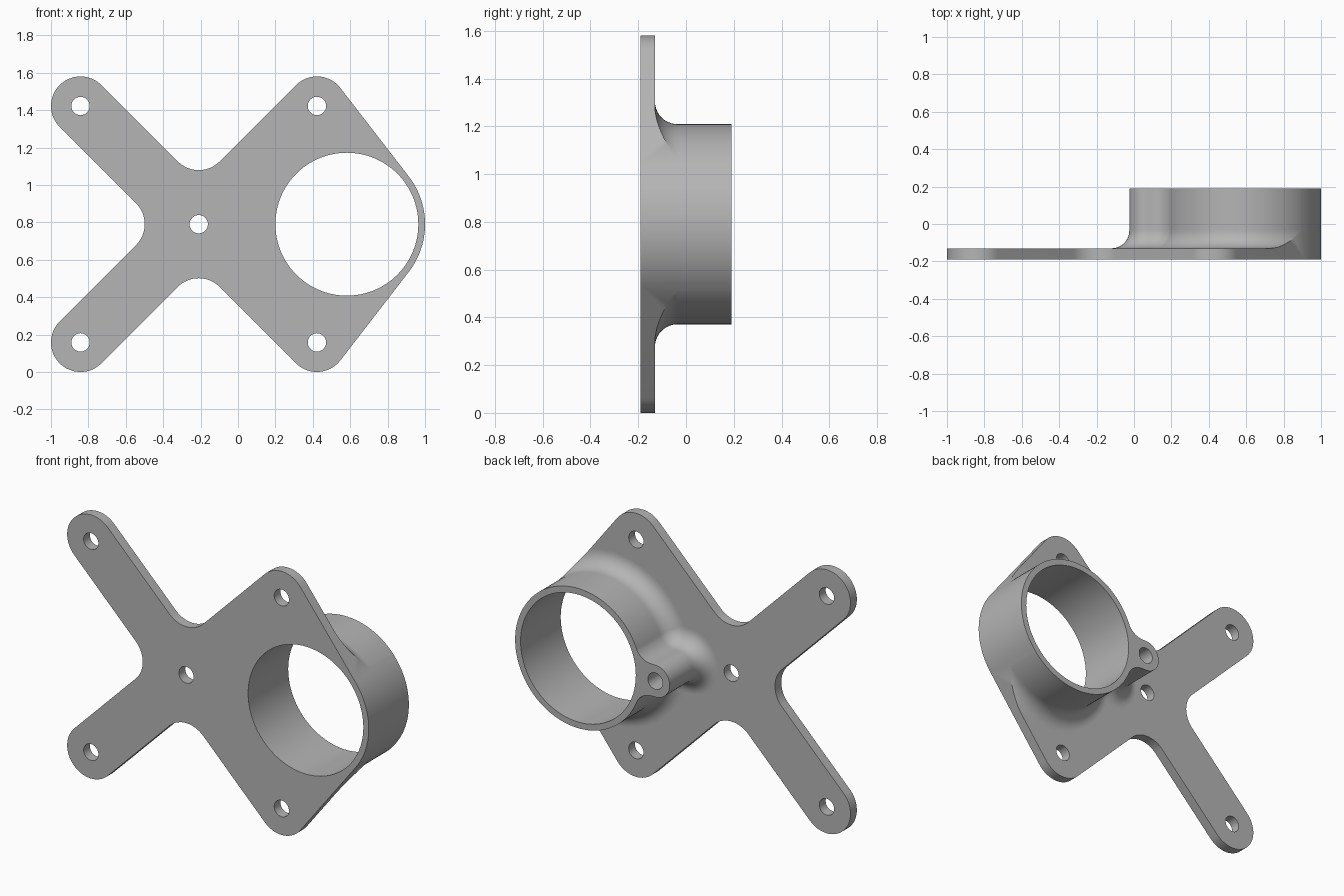
import bpy, bmesh
from math import pi, sin, cos, atan2, acos, hypot, sqrt

if "Cube" in bpy.data.objects:
    bpy.data.objects.remove(bpy.data.objects["Cube"])

FRONT, PLATE_BACK, BACK = -0.19, -0.13, 0.19
CX, CZ, REACH = -0.21, 0.79, 0.632      # hub of the cross, tip offset
TIP_R, HOLE_R = 0.158, 0.049
RING_X, RING_R, BORE_R = 0.582, 0.418, 0.382
BOSS_X, BOSS_R, BLEND_R = 0.071, 0.096, 0.11
FILLET = 0.095

steel = bpy.data.materials.new("plain grey")
steel.use_nodes = True
steel.diffuse_color = (0.46, 0.46, 0.46, 1)
steel.node_tree.nodes["Principled BSDF"].inputs["Base Color"].default_value = (0.46, 0.46, 0.46, 1)


def arc(x, z, r, a0, a1, n):
    steps = [a0 + (a1 - a0) * i / n for i in range(n + 1)]
    return [(x + r * cos(a), z + r * sin(a)) for a in steps]


def loft(bm, layers):
    """Skin matching outlines, each given as (y, points), and cap both ends."""
    rings = [[bm.verts.new((x, y, z)) for x, z in pts] for y, pts in layers]
    n = len(rings[0])
    for a, b in zip(rings, rings[1:]):
        for i in range(n):
            j = (i + 1) % n
            bm.faces.new((a[i], a[j], b[j], b[i]))
    bm.faces.new(rings[0][::-1])
    bm.faces.new(rings[-1])


def make(name, solids):
    bm = bmesh.new()
    for layers in solids:
        loft(bm, layers)
    bmesh.ops.recalc_face_normals(bm, faces=bm.faces)
    mesh = bpy.data.meshes.new(name)
    bm.to_mesh(mesh)
    bm.free()
    mesh.materials.append(steel)
    ob = bpy.data.objects.new(name, mesh)
    bpy.context.collection.objects.link(ob)
    return ob


def cylinder(x, z, r, y0, y1, n=48):
    pts = arc(x, z, r, 0, 2 * pi, n)[:-1]
    return [(y0, pts), (y1, pts)]


def plate_outline():
    """Cross with rounded tips, the right side wrapped tangent around the ring."""
    q = pi / 4
    dx, dz = RING_X - (CX + REACH), -REACH
    t = atan2(dz, dx) + acos((TIP_R - RING_R) / hypot(dx, dz))
    crotch = 2 * TIP_R * sqrt(2)
    l, r, top, low = CX - REACH, CX + REACH, CZ + REACH, CZ - REACH
    return (arc(RING_X, CZ, RING_R, -t, t, 48)
            + arc(r, top, TIP_R, t, 3 * q, 20)
            + arc(CX, CZ + crotch, TIP_R, -q, -3 * q, 16)
            + arc(l, top, TIP_R, q, 5 * q, 32)
            + arc(CX - crotch, CZ, TIP_R, q, -q, 16)
            + arc(l, low, TIP_R, 3 * q, 7 * q, 32)
            + arc(CX, CZ - crotch, TIP_R, 3 * q, q, 16)
            + arc(r, low, TIP_R, 5 * q, 8 * q - t, 20))


def collar_outline(off):
    """Ring and boss joined by concave blends, grown outward by off."""
    rise, dist = BOSS_R + BLEND_R, RING_R + BLEND_R
    run = sqrt(dist ** 2 - rise ** 2)
    phi = atan2(rise, run)
    bx = RING_X - run
    return (arc(RING_X, CZ, RING_R + 0.001 + off, phi - pi, pi - phi, 96)
            + arc(bx, CZ + rise, BLEND_R - off, -phi, -pi / 2, 10)[1:]
            + arc(BOSS_X, CZ, BOSS_R + off, pi / 2, 3 * pi / 2, 28)
            + arc(bx, CZ - rise, BLEND_R - off, pi / 2, phi, 10)[:-1])


# Collar flaring into a broad flange
layers = [(BACK, collar_outline(0)), (PLATE_BACK + FILLET + 0.006, collar_outline(0))]
STEPS = 10
for i in range(STEPS + 1):
    a = pi / 2 * i / STEPS
    layers.append((PLATE_BACK + FILLET * (1 - sin(a)), collar_outline(FILLET * (1 - cos(a)))))
layers.append((PLATE_BACK, collar_outline(FILLET + 0.005)))
far = []
for x, z in layers[-1][1]:
    k = 2.2 / hypot(x - RING_X, z - CZ)
    far.append((RING_X + (x - RING_X) * k, CZ + (z - CZ) * k))
layers += [(PLATE_BACK, far), (FRONT, far)]
bracket = make("mounting_bracket", [layers])

# Plate silhouette, used to trim the flange and fillet
outline = plate_outline()
trim = make("plate_trim", [[(-0.4, outline), (0.4, outline)]])

# Bore, screw holes and the blind hole in the boss
holes = [cylinder(RING_X, CZ, BORE_R, -0.4, 0.4, 128),
         cylinder(CX, CZ, HOLE_R, -0.4, 0.4),
         cylinder(BOSS_X, CZ, HOLE_R, PLATE_BACK, 0.4)]
for sx in (-1, 1):
    for sz in (-1, 1):
        holes.append(cylinder(CX + sx * REACH, CZ + sz * REACH, HOLE_R, -0.4, 0.4))
drill = make("hole_cutters", holes)

bpy.ops.object.select_all(action="DESELECT")
bpy.context.view_layer.objects.active = bracket
bracket.select_set(True)
for tool, mode in ((trim, "INTERSECT"), (drill, "DIFFERENCE")):
    mod = bracket.modifiers.new(mode.lower(), "BOOLEAN")
    mod.operation, mod.solver, mod.object = mode, "EXACT", tool
    bpy.ops.object.modifier_apply(modifier=mod.name)
    bpy.data.objects.remove(tool)

bpy.ops.object.shade_smooth_by_angle(angle=pi / 6)
